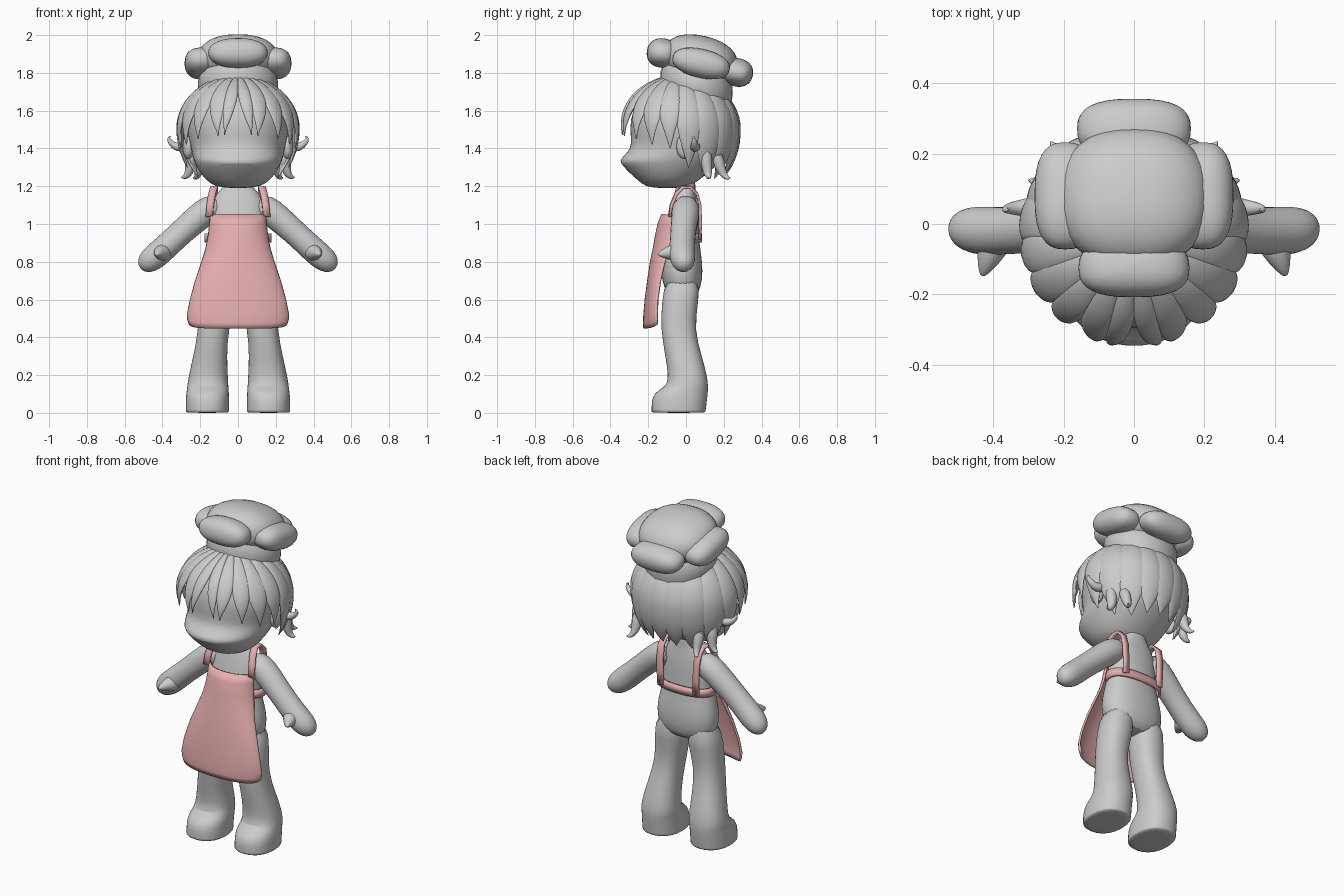
import bpy, bmesh, math
from mathutils import Vector, Matrix

if "Cube" in bpy.data.objects:
    bpy.data.objects.remove(bpy.data.objects["Cube"])

red = bpy.data.materials.new("apron_red")
red.diffuse_color = (0.8, 0.43, 0.43, 1)
red.use_nodes = True
red.node_tree.nodes["Principled BSDF"].inputs["Base Color"].default_value = red.diffuse_color


def make(name, verts, faces, mirror=False, sub=0, thick=0, mat=None):
    """Mesh object with clean normals, smooth shading and common modifiers."""
    me = bpy.data.meshes.new(name)
    me.from_pydata([tuple(v) for v in verts], [], faces)
    bm = bmesh.new()
    bm.from_mesh(me)
    bmesh.ops.recalc_face_normals(bm, faces=bm.faces)
    bm.to_mesh(me)
    bm.free()
    ob = bpy.data.objects.new(name, me)
    bpy.context.collection.objects.link(ob)
    if sub:
        ob.modifiers.new("sub", 'SUBSURF').levels = sub
        ob.modifiers["sub"].render_levels = sub
    if thick:
        s = ob.modifiers.new("solid", 'SOLIDIFY')
        s.thickness, s.offset = thick, 0
    if mirror:
        ob.modifiers.new("mirror", 'MIRROR').use_mirror_merge = False
    if mat:
        me.materials.append(mat)
    bpy.ops.object.select_all(action='DESELECT')
    ob.select_set(True)
    bpy.context.view_layer.objects.active = ob
    bpy.ops.object.shade_smooth_by_angle(angle=math.radians(50))
    return ob


def loft(name, rings, closed=True, **kw):
    """Skin a list of equal rings; closed rings get end caps."""
    n = len(rings[0])
    verts = [v for r in rings for v in r]
    faces = [(i*n + j, i*n + (j+1) % n, (i+1)*n + (j+1) % n, (i+1)*n + j)
             for i in range(len(rings)-1) for j in range(n if closed else n-1)]
    if closed:
        faces += [tuple(range(n)), tuple((len(rings)-1)*n + j for j in range(n))]
    return make(name, verts, faces, **kw)


def spow(v, p):
    return math.copysign(abs(v)**p, v)


def section(z, cx, hw, yf, yb, n=20, p=0.88, tilt=0):
    """Horizontal rounded section given half width and front/back depth."""
    ring = []
    for i in range(n):
        a = 2*math.pi*i/n
        y = (yf+yb)/2 + (yb-yf)/2*spow(math.sin(a), p)
        ring.append((cx + hw*spow(math.cos(a), p), y, z - tilt*(y-0.05)))
    return ring


def tube(name, pts, n=12, **kw):
    """Tapered tube through (x, y, z, radius) points."""
    ps = [Vector(p[:3]) for p in pts]
    rings = []
    for i, p in enumerate(ps):
        t = (ps[min(i+1, len(ps)-1)] - ps[max(i-1, 0)]).normalized()
        u = t.cross(Vector((0.13, 0.9, 0.4))).normalized()
        v = t.cross(u)
        rings.append([p + pts[i][3]*(u*math.cos(2*math.pi*k/n) + v*math.sin(2*math.pi*k/n))
                      for k in range(n)])
    return loft(name, rings, **kw)


def puff(name, centre, size, p=0.8, tilt=0, mirror=False):
    """Pillow-like rounded ellipsoid."""
    rot = Matrix.Rotation(math.radians(tilt), 3, 'X')
    rings = []
    for i in range(17):
        e = -math.pi/2*0.99 + math.pi*0.99*i/16
        c, s = abs(math.cos(e))**0.9, spow(math.sin(e), 0.9)
        rings.append([rot @ Vector((size[0]*c*spow(math.cos(a), p), size[1]*c*spow(math.sin(a), p),
                                    size[2]*s)) + Vector(centre)
                      for a in (2*math.pi*k/32 for k in range(32))])
    return loft(name, rings, mirror=mirror)


# Body
loft("torso", [section(*r) for r in [
    (0.61, 0, .12, -.08, .05), (0.66, 0, .18, -.12, .08), (0.75, 0, .197, -.135, .092),
    (0.85, 0, .175, -.13, .08), (0.93, 0, .153, -.12, .068), (1.03, 0, .148, -.10, .068),
    (1.11, 0, .14, -.08, .06), (1.17, 0, .11, -.06, .05), (1.2, 0, .07, -.05, .05),
    (1.26, 0, .065, -.05, .05)]], sub=1)
loft("leg", [section(*r) for r in [
    (0.73, .10, .085, -.11, .08), (0.58, .112, .098, -.13, .065), (0.44, .13, .08, -.135, .045),
    (0.3, .148, .09, -.11, .085), (0.2, .157, .104, -.095, .112), (0.145, .16, .11, -.10, .118),
    (0.12, .16, .112, -.15, .118), (0.085, .162, .116, -.182, .115), (0.03, .162, .116, -.184, .108),
    (0.006, .162, .116, -.184, .105), (0, .162, .114, -.182, .103)]], sub=1, mirror=True)
tube("arm", [(.09, 0, 1.10, .06), (.15, 0, 1.083, .078), (.21, -.005, 1.035, .076),
             (.29, -.015, .965, .07), (.37, -.02, .89, .07), (.43, -.02, .835, .073),
             (.475, -.015, .80, .066), (.505, -.01, .776, .045), (.518, -.01, .767, .015)],
     sub=1, mirror=True)
tube("thumb", [(.39, -.03, .85, .055), (.405, -.075, .85, .045), (.42, -.115, .845, .028),
               (.43, -.142, .84, .012), (.432, -.148, .84, .004)], sub=1, mirror=True)

# Head with protruding muzzle
loft("head", [section(*r, n=28, p=0.93) for r in [
    (1.19, 0, .05, -.16, -.03), (1.2, 0, .12, -.215, .02), (1.225, 0, .165, -.25, .06),
    (1.28, 0, .208, -.31, .13), (1.325, 0, .23, -.352, .18), (1.345, 0, .238, -.348, .20),
    (1.38, 0, .246, -.31, .22), (1.42, 0, .252, -.288, .235), (1.5, 0, .275, -.30, .255),
    (1.6, 0, .265, -.29, .24), (1.69, 0, .21, -.22, .18), (1.75, 0, .11, -.13, .1)]], sub=1)
puff("ear", (.262, -.005, 1.41), (.03, .045, .065), 1, mirror=True)


# Hair locks swept down an egg-shaped surface
def lock(name, az, hw, tip, start, bend=0, mirror=True):
    def zr(th):
        return 0.29 if math.cos(th) > 0 else 0.40
    d = tip - 1.5
    end = math.acos(max(-1, d/(0.29 if d > 0 else 0.40)))
    rings = []
    for i in range(19):
        t = i/18
        th = 0.25 + (end-0.25)*t
        f = 1 if t < start else max(0.03, 1 - ((t-start)/(1-start))**1.6)
        ring = []
        for k in range(16):
            a = 2*math.pi*k/16
            h = math.sin(a)
            r = 0.955 + f**0.5*(0.045*h if h > 0 else 0.055*h)
            ang = az + hw*f*math.cos(a) + bend*t*t
            ring.append((0.33*r*math.sin(th)*math.sin(ang),
                         -0.035 - 0.325*r*math.sin(th)*math.cos(ang),
                         1.5 + zr(th)*(r if th < 1.57 else 1)*math.cos(th)))
        rings.append(ring)
    loft(name, rings, mirror=mirror)


for i, (az, hw, tip, start, bend) in enumerate([
        (.13, .15, 1.47, .35, .10), (.44, .19, 1.465, .4, -.10), (.74, .2, 1.45, .45, 0),
        (1.05, .22, 1.42, .5, .03), (1.38, .22, 1.40, .5, .03)]):
    lock(f"fringe_lock_{i}", az, hw, tip, start, bend)
for i, (az, hw, tip, start) in enumerate([
        (1.75, .22, 1.30, .65), (2.1, .24, 1.25, .72), (2.48, .25, 1.24, .75), (2.83, .22, 1.26, .78)]):
    lock(f"back_lock_{i}", az, hw, tip, start)
lock("back_lock_centre", math.pi, .24, 1.27, .78, 0, False)

# Flicked curls at the sides
tube("upper_curl", [(.25, .05, 1.44, .03), (.285, .05, 1.405, .03), (.325, .045, 1.405, .024),
                    (.358, .045, 1.43, .016), (.372, .04, 1.455, .009), (.355, .04, 1.467, .002)],
     sub=1, mirror=True)
tube("lower_curl", [(.25, .10, 1.40, .035), (.252, .11, 1.32, .032), (.258, .115, 1.27, .024),
                    (.28, .12, 1.245, .015), (.302, .125, 1.247, .003)], sub=1, mirror=True)
tube("rear_curl", [(.21, .16, 1.38, .035), (.205, .18, 1.30, .03), (.21, .20, 1.26, .02),
                   (.225, .22, 1.24, .012), (.24, .235, 1.245, .003)], sub=1, mirror=True)

# Puffy tilted hat
loft("hat_band", [section(z, 0, w, .055-d, .055+d, 32, 1, .2) for z, w, d in [
    (1.68, .20, .185), (1.72, .212, .192), (1.77, .21, .19), (1.81, .19, .175), (1.84, .17, .16)]])
puff("hat_crown", (0, .075, 1.872), (.215, .2, .125), .85, -13)
puff("hat_front_lobe", (0, -.125, 1.905), (.158, .083, .078), .75, -8)
puff("hat_back_lobe", (0, .27, 1.803), (.162, .086, .075), .75, -15)
puff("hat_side_lobe", (.195, .08, 1.85), (.088, .155, .076), .75, -13, mirror=True)

# Apron panel
rows = [(1.05, .142, -.125, -.05), (1.0, .147, -.145, -.05), (.93, .155, -.16, -.06),
        (.87, .167, -.17, -.075), (.8, .188, -.185, -.10), (.7, .222, -.2, -.125),
        (.6, .25, -.213, -.14), (.52, .266, -.22, -.142), (.475, .265, -.222, -.14),
        (.447, .255, -.22, -.14)]
panel = []
for z, w, yf, ye in rows:
    row = []
    for k in range(25):
        u = -1 + k/12
        a = u*math.pi/2*0.92
        drop = 0.022*u**4 if z < .5 else 0
        row.append((w*math.sin(a)/math.sin(math.pi/2*.92), yf + (ye-yf)*(1-math.cos(a)), z + drop))
    panel.append(row)
loft("apron_panel", panel, closed=False, thick=.012, mat=red)

# Shoulder straps and waist tie
strap = [(.152, -.085, 1.04), (.147, -.075, 1.1), (.137, -.05, 1.16), (.127, -.015, 1.195),
         (.125, .025, 1.195), (.125, .06, 1.16), (.122, .075, 1.1), (.12, .078, 1.0), (.118, .074, .92)]
loft("apron_strap", [[(x-.019, y-.004, z+.003), (x+.019, y, z-.003)] for x, y, z in strap],
     closed=False, thick=.014, mirror=True, mat=red)
tie = []
for k in range(33):
    a = math.radians(-35 + 250*k/32)
    x, y = .172*spow(math.cos(a), .85), -.005 + .083*spow(math.sin(a), .85)
    tie.append([(x, y, .903), (x, y, .95)])
loft("apron_waist_tie", tie, closed=False, thick=.014, mat=red)
